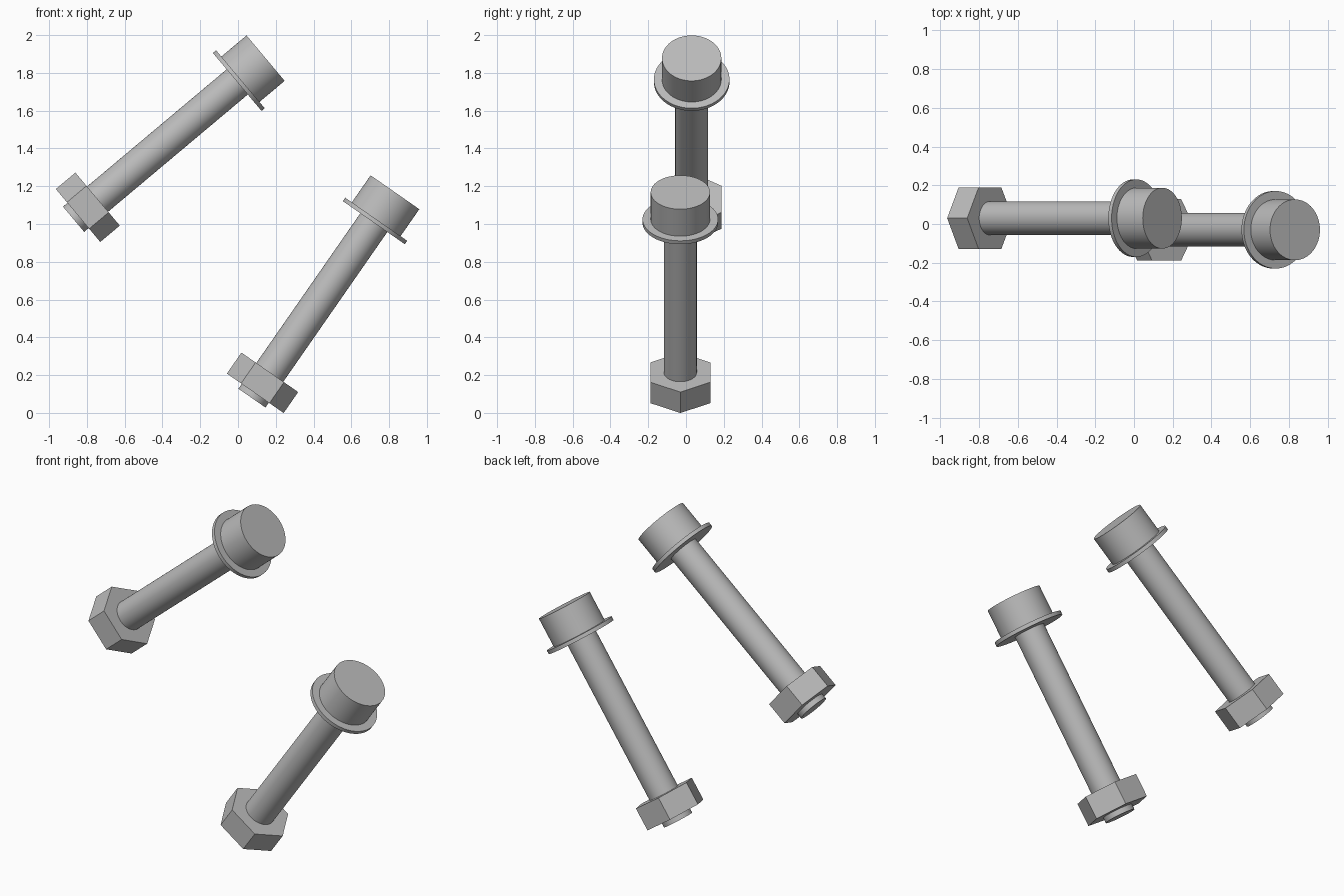
import bpy
import bmesh
from math import radians
from mathutils import Matrix, Vector

cube = bpy.data.objects.get("Cube")
if cube:
    bpy.data.objects.remove(cube, do_unlink=True)

steel = bpy.data.materials.new("grey_steel")
steel.use_nodes = True
GREY = (0.5, 0.5, 0.5, 1)
steel.diffuse_color = GREY
steel.node_tree.nodes["Principled BSDF"].inputs["Base Color"].default_value = GREY


def disc(name, pose, top, bottom, radius, sides=64, turn=0):
    """Prism along the bolt axis, from depth top to depth bottom below the head."""
    bm = bmesh.new()
    place = (pose @ Matrix.Translation((0, 0, -(top + bottom) / 2))
             @ Matrix.Rotation(radians(turn), 4, "Z"))
    bmesh.ops.create_cone(bm, cap_ends=True, segments=sides, radius1=radius,
                          radius2=radius, depth=bottom - top, matrix=place)
    mesh = bpy.data.meshes.new(name)
    bm.to_mesh(mesh)
    bm.free()
    mesh.materials.append(steel)
    obj = bpy.data.objects.new(name, mesh)
    bpy.context.collection.objects.link(obj)
    bpy.ops.object.select_all(action="DESELECT")
    obj.select_set(True)
    bpy.context.view_layer.objects.active = obj
    bpy.ops.object.shade_smooth_by_angle(angle=radians(30))
    return obj


def bolt(name, head_top, tilt):
    pose = Matrix.Translation(Vector(head_top)) @ Matrix.Rotation(radians(tilt), 4, "Y")
    disc(name + "_head", pose, 0, 0.174, 0.157)
    disc(name + "_washer", pose, 0.174, 0.196, 0.2)
    disc(name + "_shaft", pose, 0.19, 1.327, 0.087)
    # Hexagonal nut, with two flats facing front and back
    disc(name + "_nut", pose, 1.161, 1.296, 0.183, sides=6, turn=30)


bolt("upper_bolt", (0.146, 0.03, 1.878), 50)
bolt("lower_bolt", (0.831, -0.03, 1.168), 34.8)
